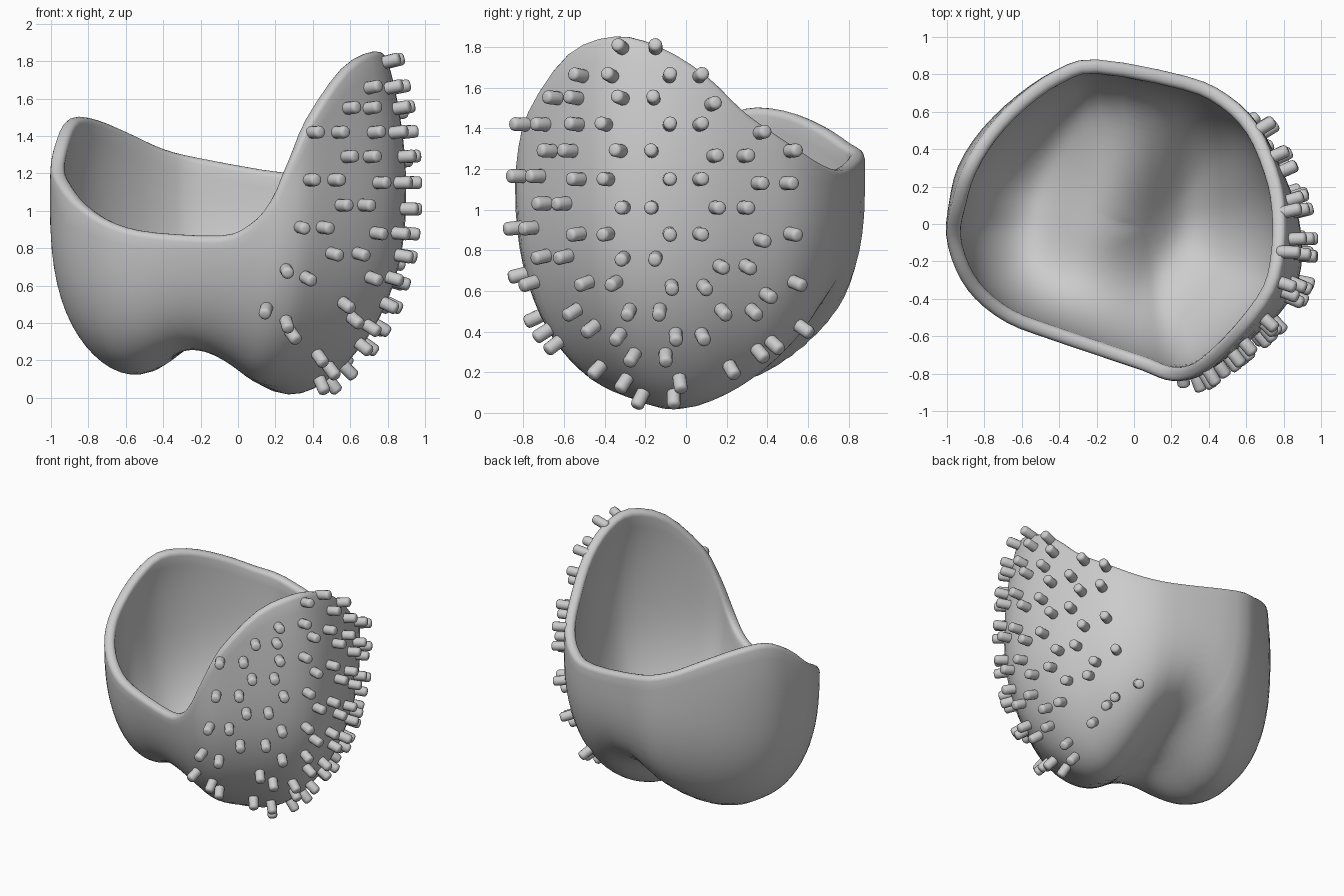
import bpy, bmesh, math
from mathutils import Vector
from mathutils.bvhtree import BVHTree

if "Cube" in bpy.data.objects:
    bpy.data.objects.remove(bpy.data.objects["Cube"])

ZE = 1.1      # height of the widest section
ROWS = 24

# Outer rim outline, counter-clockwise from front left
RIM = [(-.68, -.53, .93), (-.45, -.62, .875), (-.1, -.74, .86), (.05, -.79, .92),
       (.17, -.835, 1.05), (.28, -.835, 1.27), (.40, -.78, 1.5), (.59, -.59, 1.77),
       (.75, -.36, 1.86), (.80, -.13, 1.81), (.80, .1, 1.67), (.76, .3, 1.48),
       (.66, .53, 1.32), (.5, .69, 1.22), (.28, .79, 1.2), (-.2, .88, 1.28),
       (-.42, .82, 1.33), (-.62, .68, 1.42), (-.79, .5, 1.49), (-.91, .30, 1.5),
       (-.97, .11, 1.40), (-1., -.06, 1.25), (-.95, -.25, 1.14), (-.85, -.4, 1.03)]


def spline(pts, sub):
    """Closed Catmull-Rom curve through the points."""
    out, n = [], len(pts)
    for i in range(n):
        a, b, c, d = (Vector(pts[(i + k) % n]) for k in (-1, 0, 1, 2))
        for s in range(sub):
            t = s / sub
            out.append(.5 * (2 * b + (c - a) * t + (2 * a - 5 * b + 4 * c - d) * t * t
                             + (3 * b - a - 3 * c + d) * t ** 3))
    return out


def width(z, p, ux):
    """Relative width of the bowl at height z, in direction ux."""
    if z < ZE:
        return (1 - (1 - z / ZE) ** p) ** (1 / p)
    return 1 - .13 * ux * ux * ((z - ZE) / .76) ** 2


def surface_point(rim, t):
    """Point on the bowl between its bottom (t=0) and the rim (t=1)."""
    flat = Vector((rim.x, rim.y))
    u = flat.normalized()
    p = 2.15 + (.65 if u.x < 0 else .12) * u.x ** 2
    radius = flat.length / width(rim.z, p, u.x)
    if rim.z < ZE:
        end = math.acos((1 - rim.z / ZE) ** (p / 2))
    else:
        end = math.pi / 2 + (rim.z - ZE) / ZE
    a = t ** 1.2 * end
    z = ZE * (1 - math.cos(a) ** (2 / p)) if a < math.pi / 2 else ZE + (a - math.pi / 2) * ZE
    rho = width(z, p, u.x)
    x, y = u * radius * rho
    # groove between the two lobes, and a slightly deeper right lobe
    fade = max(0, 1 - rho * rho)
    across = (x + .18 - .3 * y) / .215
    z += (.30 + .22 * y) * math.exp(-across ** 2 / 2) * fade
    z -= .05 * math.exp(-((x - .38) ** 2 + y * y) / .1) * fade
    return Vector((x, y, z))


def finish(bm, name):
    mesh = bpy.data.meshes.new(name)
    bm.to_mesh(mesh)
    bm.free()
    for f in mesh.polygons:
        f.use_smooth = True
    ob = bpy.data.objects.new(name, mesh)
    bpy.context.collection.objects.link(ob)
    return ob


def round_edges(ob, width):
    mod = ob.modifiers.new("round_edges", 'BEVEL')
    mod.width = width
    mod.segments = 3
    mod.limit_method = 'ANGLE'
    mod.angle_limit = math.radians(50)


# Bowl-shaped shell
rim = spline(RIM, 3)
n = len(rim)
bm = bmesh.new()
pole = bm.verts.new(surface_point(rim[0], 0))
rings = [[bm.verts.new(surface_point(r, k / ROWS)) for r in rim] for k in range(1, ROWS + 1)]
for i in range(n):
    j = (i + 1) % n
    bm.faces.new((pole, rings[0][j], rings[0][i]))
    for lo, hi in zip(rings, rings[1:]):
        bm.faces.new((lo[i], lo[j], hi[j], hi[i]))
bm.normal_update()

# Offset copy of the surface, used to find the stud centres
centres = [v.co + v.normal * .024 for v in bm.verts]
bm.verts.index_update()
tree = BVHTree.FromPolygons(centres, [[v.index for v in f.verts] for f in bm.faces])

shell = finish(bm, "shell")
mod = shell.modifiers.new("thickness", 'SOLIDIFY')
mod.thickness = .075
mod.offset = -1
round_edges(shell, .03)

# Studs seen from the right: rows as height -> y positions
SIDE = {1.80: (-.32, -.15), 1.66: (-.52, -.37, -.08, .07),
        1.55: (-.32, -.16), 1.52: (.13, .275),
        1.42: (-.54, -.40, -.08, .07), 1.38: (.37,),
        1.29: (-.33, -.17, .52), 1.265: (.14, .29),
        1.15: (-.53, -.39, -.08, .07), 1.13: (.36, .50),
        1.01: (-.31, -.17, .15, .29),
        .88: (-.53, -.39, -.08, .07, .52), .85: (.37,),
        .76: (-.31, -.15), .72: (.17, .30),
        .64: (-.49, -.35, .54), .62: (-.07, .09), .58: (.40,),
        .50: (-.55, -.28, -.13, .18, .33), .42: (-.46, .57),
        .38: (-.33, -.05, .08), .34: (.43,), .30: (.36,),
        .28: (-.26, -.10), .22: (-.43, .22), .155: (-.30, -.03), .08: (-.22, -.06)}
# Studs seen from the front: rows as height -> x positions
FRONT = {1.55: (.60, .71), 1.42: (.41, .54), 1.29: (.59, .71), 1.165: (.39, .52),
         1.03: (.56, .68), .91: (.34, .46), .77: (.51, .65), .68: (.26,), .64: (.37,),
         .47: (.15,), .40: (.26,), .34: (.29,)}
casts = [((3, y, z), (-1, 0, 0)) for z, row in SIDE.items() for y in row]
casts += [((x, -3, z), (0, 1, 0)) for z, row in FRONT.items() for x in row]
bm = bmesh.new()
for start, direction in casts:
    hit, normal, _, _ = tree.ray_cast(Vector(start), Vector(direction))
    if hit is None:
        continue
    m = normal.to_track_quat('Z', 'Y').to_matrix().to_4x4()
    m.translation = hit
    bmesh.ops.create_cone(bm, cap_ends=True, segments=12, radius1=.034,
                          radius2=.034, depth=.13, matrix=m)
studs = finish(bm, "surface_studs")
round_edges(studs, .02)
